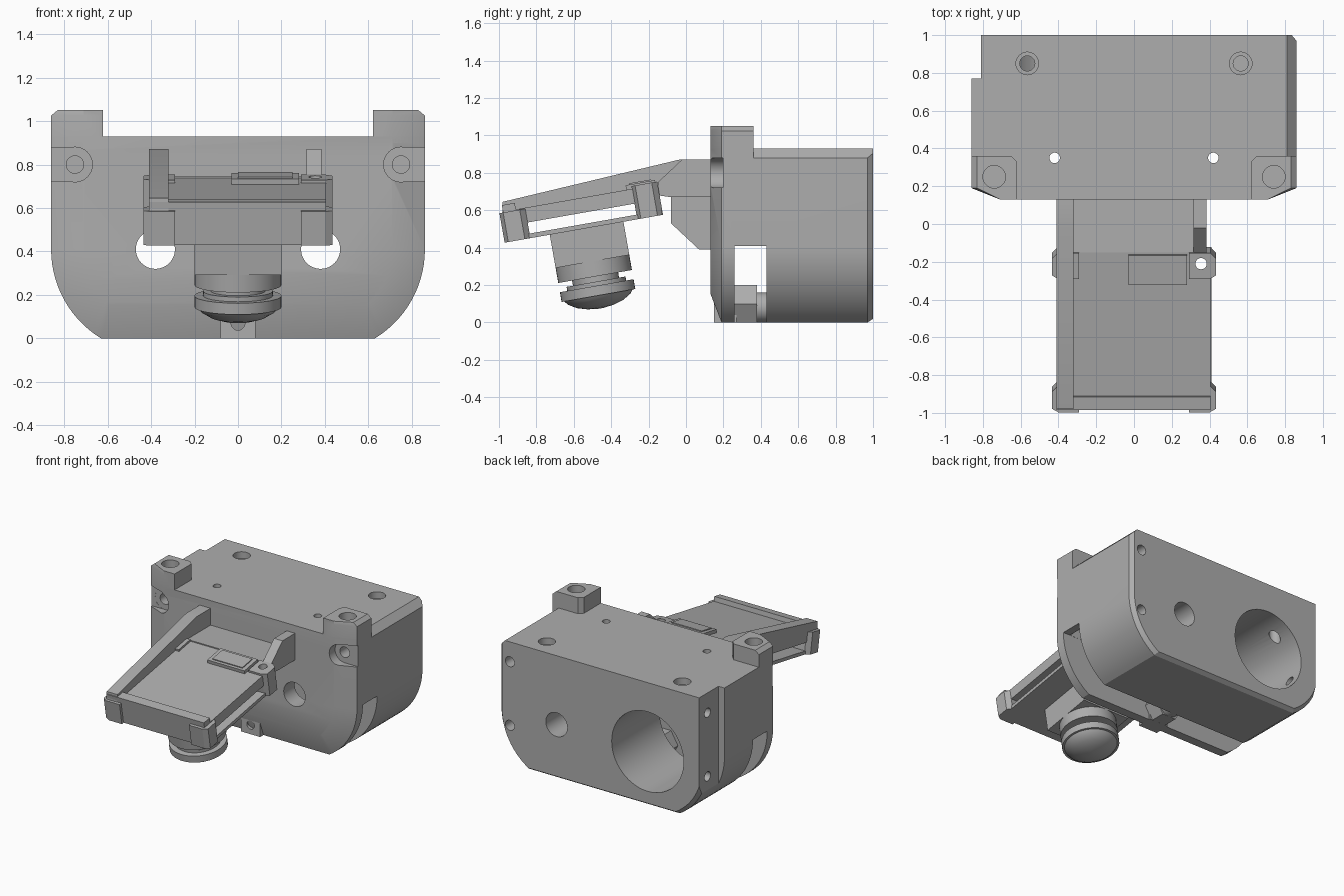
import bpy, bmesh
from math import sin, cos, asin, pi, radians
from mathutils import Matrix, Vector

if "Cube" in bpy.data.objects:
    bpy.data.objects.remove(bpy.data.objects["Cube"], do_unlink=True)

grey = bpy.data.materials.new("grey_plastic")
grey.use_nodes = True
GREY = (0.42, 0.42, 0.42, 1)
grey.diffuse_color = GREY
grey.node_tree.nodes["Principled BSDF"].inputs["Base Color"].default_value = GREY

TILT = Matrix.Translation((0, -0.95, 0.43)) @ Matrix.Rotation(radians(10), 4, 'X')
FLAT = Matrix.Identity(4)


def loft(name, rings, m=FLAT):
    """Closed solid skinned through rings with equal point counts."""
    bm = bmesh.new()
    vs = [[bm.verts.new(m @ Vector(p)) for p in r] for r in rings]
    n = len(vs[0])
    for a, b in zip(vs, vs[1:]):
        for i in range(n):
            j = (i + 1) % n
            bm.faces.new((a[i], a[j], b[j], b[i]))
    bm.faces.new(vs[0])
    bm.faces.new(vs[-1])
    bmesh.ops.recalc_face_normals(bm, faces=bm.faces)
    me = bpy.data.meshes.new(name)
    bm.to_mesh(me)
    bm.free()
    me.materials.append(grey)
    ob = bpy.data.objects.new(name, me)
    bpy.context.collection.objects.link(ob)
    return ob


def box(name, x, y, z, m=FLAT):
    return loft(name, [[(x[0], y[0], h), (x[1], y[0], h), (x[1], y[1], h), (x[0], y[1], h)]
                       for h in z], m)


def side_prism(name, x, pts):
    return loft(name, [[(h, a, b) for a, b in pts] for h in x])


def lathe(name, axis, c, profile, n=40, m=FLAT):
    """Turned part: profile is (radius, position along axis), c the other two coordinates."""
    rings = []
    for r, h in profile:
        ring = []
        for i in range(n):
            t = 2 * pi * i / n
            p = [c[0] + r * cos(t), c[1] + r * sin(t)]
            p.insert("xyz".index(axis), h)
            ring.append(p)
        rings.append(ring)
    return loft(name, rings, m)


def rod(name, axis, c, r, lo, hi, n=32):
    return lathe(name, axis, c, [(r, lo), (r, hi)], n)


def cut(ob, cutters, keep=False):
    bpy.context.view_layer.objects.active = ob
    for c in cutters:
        mod = ob.modifiers.new("cut", 'BOOLEAN')
        mod.operation, mod.solver, mod.object = 'DIFFERENCE', 'EXACT', c
        bpy.ops.object.modifier_apply(modifier=mod.name)
        if not keep:
            bpy.data.objects.remove(c, do_unlink=True)


# Housing: rounded lower corners, bevelled front and back rims
AX, AZ, TOP = 0.38, 0.41, 0.93


def outline(r, low, y, n=14):
    a = asin((AZ - low) / r)
    half = [(AX + r * cos(-a + a * i / n), AZ + r * sin(-a + a * i / n)) for i in range(n + 1)]
    half.append((AX + r, TOP))
    return [(x, y, z) for x, z in half] + [(-x, y, z) for x, z in reversed(half)]


housing = loft("housing", [outline(0.33, 0.155, 0.13), outline(0.48, 0, 0.19),
                           outline(0.48, 0, 0.97), outline(0.455, 0.02, 1.0)])

cutters = [
    box("slot", (-1, 1), (0.26, 0.43), (-0.1, AZ)),
    box("side_step", (-1, -0.81), (0.77, 1.1), (-0.1, 1)),
    loft("top_chamfer", [[(0.80, y, 0.94), (0.9, y, 0.94), (0.9, y, 0.84)] for y in (0.36, 1.1)]),
    rod("motor_bore", "y", (-AX, AZ), 0.3, 0.40, 1.1, 56),
]
for s in (-1, 1):
    cutters += [
        rod("wheel_cavity", "y", (s * AX, AZ), 0.42, 0.261, 0.429, 48),
        rod("axle_hole", "y", (s * AX, AZ), 0.09, 0, 1.1),
        rod("pin_hole", "z", (s * 0.42, 0.35), 0.028, -0.1, 1.1, 20),
        rod("top_hole", "z", (s * 0.565, 0.85), 0.04, 0.5, 1.1, 24),
        rod("top_countersink", "z", (s * 0.565, 0.85), 0.06, 0.88, 1.1, 24),
        rod("recess_round", "y", (s * 0.75, 0.8), 0.08, 0, 0.2),
        box("recess", sorted((s * 0.752, s)), (0, 0.199), (0.721, 0.879)),
        rod("recess_screw", "y", (s * 0.75, 0.8), 0.04, 0, 0.32, 24),
    ]
for z in (0.3, 0.78):
    cutters += [rod("back_screw", "y", (0.77, z), 0.038, 0.8, 1.1, 24),
                rod("side_screw", "x", (0.9, z), 0.035, -1, -0.6, 24)]
cut(housing, cutters)

# Ears on the top front corners
for s, side in ((1, "left"), (-1, "right")):
    def ear_ring(z, w):
        return [(s * x, y, z) for x, y in ((0.62, 0.13), (0.71, 0.13), (w, 0.19),
                                           (w, 0.36), (0.65, 0.36), (0.62, 0.33))]
    ear = loft(side + "_ear", [ear_ring(0.9, 0.86), ear_ring(1.025, 0.86), ear_ring(1.05, 0.83)])
    cut(ear, [rod("ear_hole", "z", (s * 0.74, 0.25), 0.06, 0.85, 1.1, 28)])

# Centre boss inside the slot
hexagon = lathe("hex_boss", "y", (0, 0.1), [(0.115, 0.25), (0.115, 0.38)], 6)
rod("round_boss", "y", (0, 0.08), 0.08, 0.38, 0.45)
tab = box("front_tab", (-0.08, 0.08), (0.15, 0.27), (0, 0.16))
cut(tab, [rod("tab_hole", "y", (0, 0.07), 0.032, 0, 0.25, 20)])

# Bracket joining tray to housing
side_prism("gusset", (-0.2, 0.2), [(-0.08, 0.53), (0.07, 0.39), (0.14, 0.39),
                                   (0.14, 0.70), (-0.08, 0.70)])
side_prism("bracket_deck", (-0.41, 0.385), [(-0.15, 0.68), (-0.08, 0.67), (0.14, 0.67),
                                            (0.14, 0.745), (-0.15, 0.745)])
side_prism("right_tray_wall", (-0.41, -0.32), [(-0.98, 0.58), (-0.1, 0.70), (0.14, 0.67),
                                               (0.14, 0.872), (-0.03, 0.872), (-0.98, 0.645)])
side_prism("left_arm", (0.315, 0.385), [(-0.15, 0.70), (0.14, 0.67), (0.14, 0.872),
                                        (-0.02, 0.872), (-0.15, 0.75)])

# Tilted tray: two plates with end walls and corner posts
floor = box("tray_floor", (-0.41, 0.405), (0, 0.84), (0.085, 0.165), TILT)
under = box("tray_underplate", (-0.41, 0.41), (0, 0.84), (0, 0.025), TILT)
box("tray_front_wall", (-0.3, 0.3), (0, 0.1), (0.02, 0.16), TILT)
box("tray_back_wall", (-0.3, 0.3), (0.72, 0.84), (0.02, 0.16), TILT)
box("tray_front_lip", (-0.41, 0.405), (0, 0.07), (0.16, 0.2), TILT)
box("button", (-0.03, 0.28), (0.67, 0.83), (0.16, 0.19), TILT)
box("button_cap", (0, 0.25), (0.69, 0.81), (0.19, 0.197), TILT)
drilled = [floor, under]
for s, side in ((1, "left"), (-1, "right")):
    for end, u0, top in (("front", -0.02, 0.16), ("rear", 0.70, 0.18)):
        u1 = u0 + 0.14
        pts = [(0.29, u0), (0.40, u0), (0.435, u0 + 0.02), (0.435, u1 - 0.03),
               (0.405, u1), (0.29, u1)]
        post = loft(f"{side}_{end}_post",
                    [[(s * x, u, v) for x, u in pts] for v in (0, top)], TILT)
        if end == "rear" and s == 1:
            drilled.append(post)
drill = rod("drill", "z", (0.355, -0.21), 0.03, 0.3, 1.0, 20)
for ob in drilled:
    cut(ob, [drill], keep=True)
bpy.data.objects.remove(drill, do_unlink=True)

# Lens under the tray
box("lens_mount", (-0.2, 0.2), (0.225, 0.625), (-0.18, 0.01), TILT)
lathe("lens", "z", (0, 0.425), [(0.2, -0.17), (0.2, -0.262), (0.125, -0.262), (0.125, -0.29),
                                (0.16, -0.29), (0.16, -0.312), (0.2, -0.312), (0.2, -0.365),
                                (0.185, -0.365), (0.17, -0.385), (0.125, -0.412),
                                (0.07, -0.428), (0.015, -0.435)], 48, TILT)

# Smooth curved walls, keep hard edges
for ob in bpy.context.scene.objects:
    ob.select_set(ob.type == 'MESH')
bpy.context.view_layer.objects.active = housing
bpy.ops.object.shade_smooth_by_angle(angle=radians(25))
